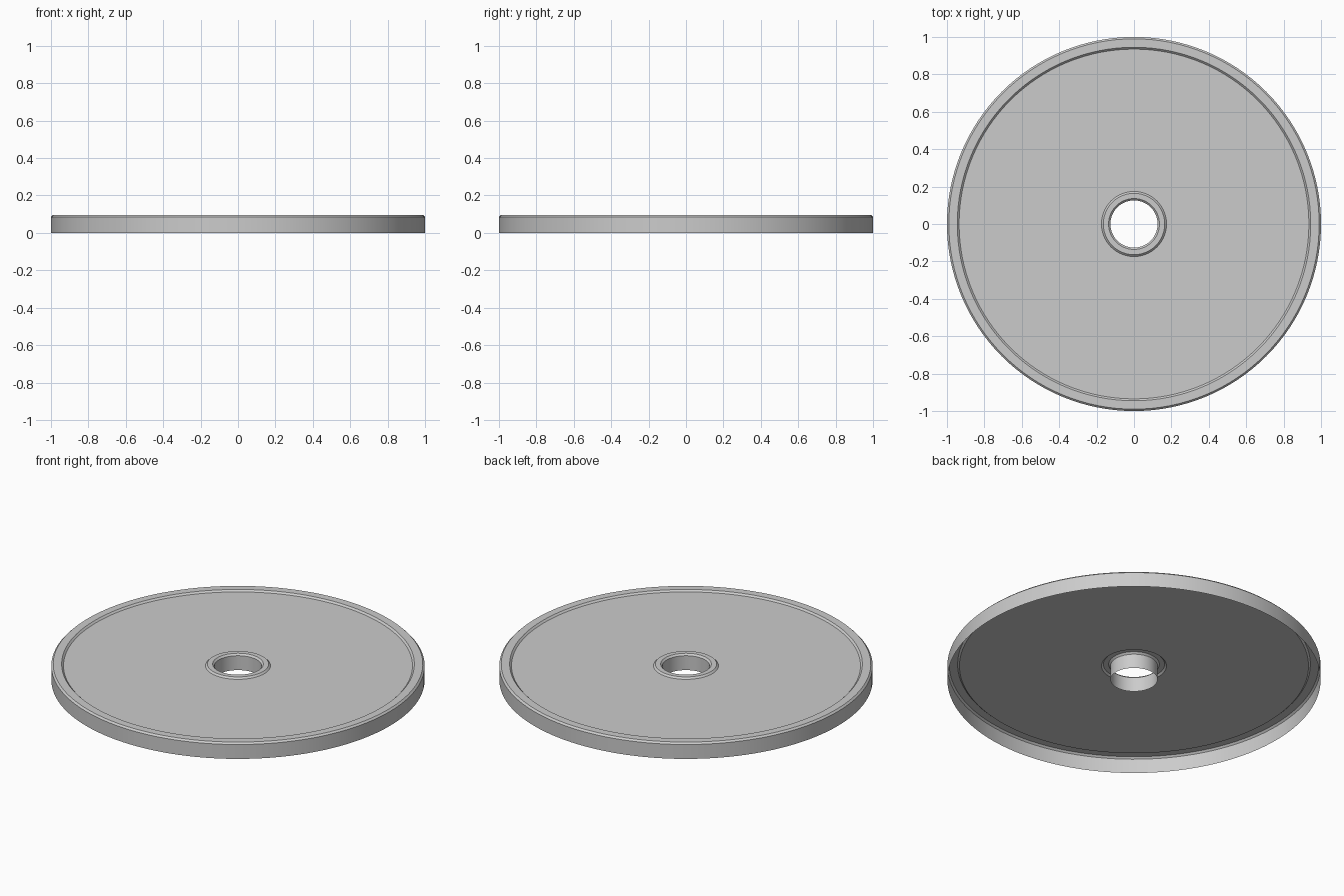
import bpy, bmesh
from math import cos, sin, pi

if "Cube" in bpy.data.objects:
    bpy.data.objects.remove(bpy.data.objects["Cube"])

SIDES = 128


def lathe(name, profile):
    """Revolve an open (radius, height) profile around z as a thin shell."""
    bm = bmesh.new()
    rings = [[bm.verts.new((r * cos(2 * pi * i / SIDES), r * sin(2 * pi * i / SIDES), z))
              for i in range(SIDES)] for r, z in profile]
    for outer, inner in zip(rings, rings[1:]):
        for i in range(SIDES):
            j = (i + 1) % SIDES
            bm.faces.new((outer[i], outer[j], inner[j], inner[i]))
    mesh = bpy.data.meshes.new(name)
    bm.to_mesh(mesh)
    bm.free()
    obj = bpy.data.objects.new(name, mesh)
    bpy.context.collection.objects.link(obj)
    bpy.ops.object.select_all(action='DESELECT')
    obj.select_set(True)
    bpy.context.view_layer.objects.active = obj
    bpy.ops.object.shade_smooth_by_angle(angle=pi / 9)
    return obj


# Open-bottomed disc: skirt, raised rim, recessed plate, hub collar, bore tube
lathe("disc_shell", [
    (1.0, 0.0), (1.0, 0.085),         # outer skirt
    (0.99, 0.095), (0.945, 0.095),    # bevelled rim
    (0.935, 0.085), (0.174, 0.085),   # recessed plate
    (0.164, 0.095), (0.136, 0.095),   # raised hub collar
    (0.126, 0.085), (0.126, 0.0),     # bore tube
])
